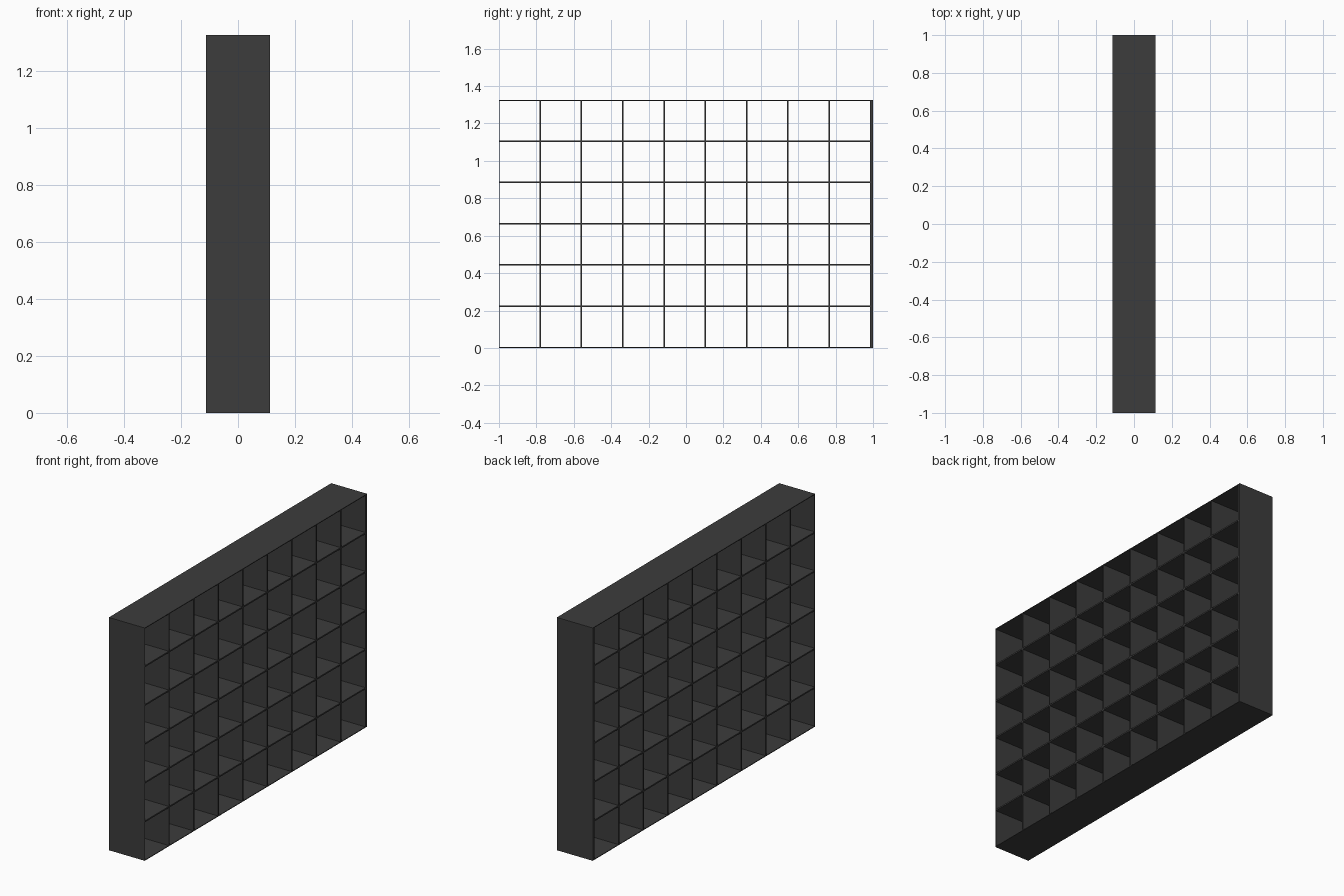
import bpy

if "Cube" in bpy.data.objects:
    bpy.data.objects.remove(bpy.data.objects["Cube"])

W, H, PITCH, T = 0.226, 1.325, 0.2206, 0.008
COLS, ROWS = 9, 6

mat = bpy.data.materials.new("dark_board")
mat.diffuse_color = (0.045, 0.045, 0.045, 1)
mat.use_nodes = True
mat.node_tree.nodes["Principled BSDF"].inputs["Base Color"].default_value = mat.diffuse_color


def board(name, y0, y1, z0, z1):
    bpy.ops.mesh.primitive_cube_add(size=1, location=(0, (y0 + y1) / 2, (z0 + z1) / 2))
    ob = bpy.context.object
    ob.name = name
    ob.scale = (W, y1 - y0, z1 - z0)
    bpy.ops.object.transform_apply(location=False, rotation=False, scale=True)
    ob.data.materials.append(mat)


# Outer frame: thin left side, top and bottom, thicker right side
board("left_side", -1, -1 + T / 2, 0, H)
board("right_side", 0.985, 1, 0, H)
board("bottom_board", -1, 1, 0, T / 2)
board("top_board", -1, 1, H - T / 2, H)

# Upright dividers
for i in range(1, COLS):
    y = -1 + i * PITCH
    board(f"divider_{i}", y - T / 2, y + T / 2, 0, H)

# Shelves
for j in range(1, ROWS):
    z = j * H / ROWS + 0.002
    board(f"shelf_{j}", -1, 1, z - T / 2, z + T / 2)
